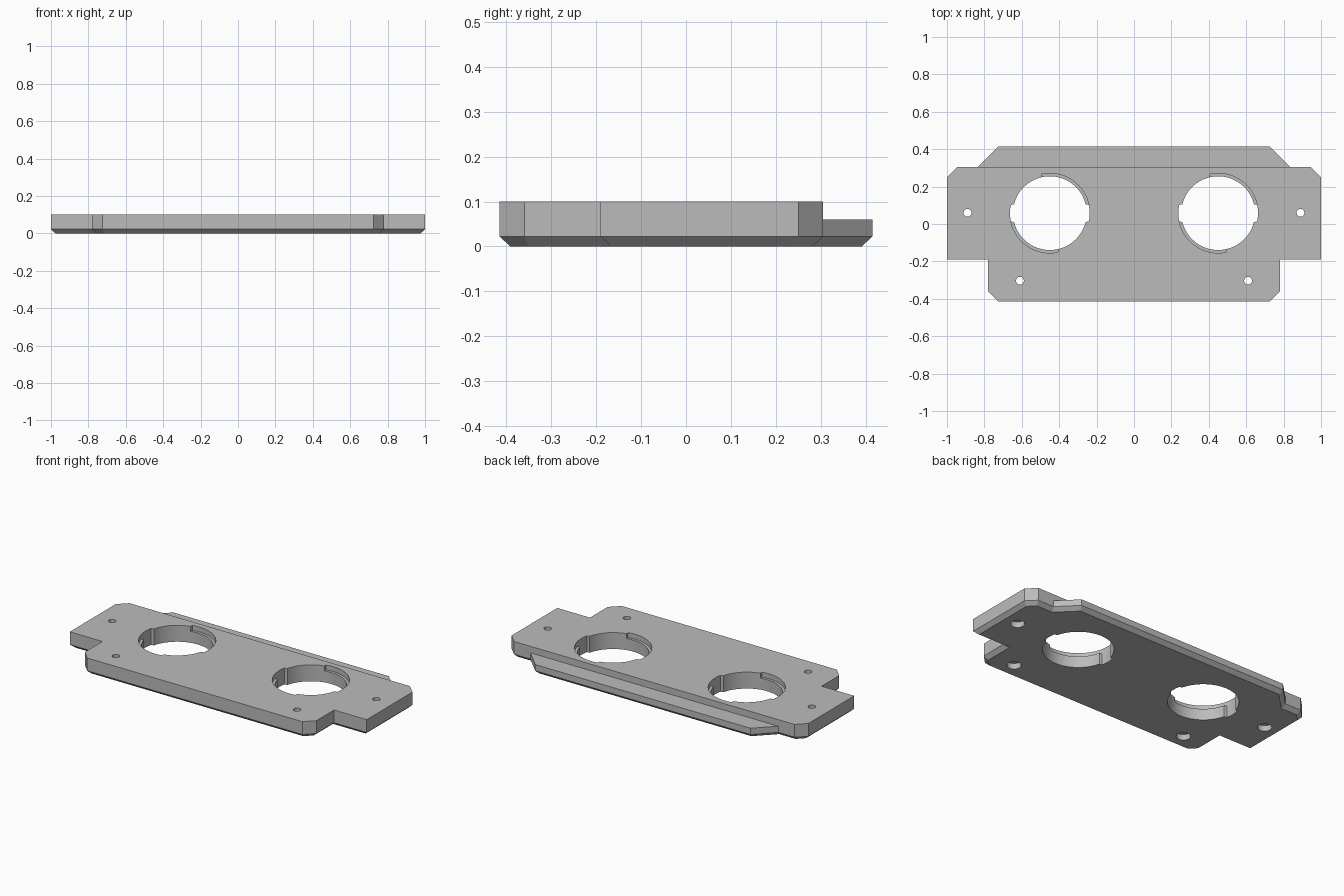
import bpy
import bmesh
from math import sin, cos, radians
from mathutils import Vector

if "Cube" in bpy.data.objects:
    bpy.data.objects.remove(bpy.data.objects["Cube"])

TOP = 0.10
BIG = 0.197      # socket radius
WIDE = 0.213     # radius of the notches and twist grooves

grey = bpy.data.materials.new("plain grey")
grey.use_nodes = True
colour = (0.5, 0.5, 0.5, 1)
grey.diffuse_color = colour
grey.node_tree.nodes["Principled BSDF"].inputs["Base Color"].default_value = colour


def loft(name, layers):
    """Closed solid through stacked outlines, each given as (points, z)."""
    bm = bmesh.new()
    rings = [[bm.verts.new((p[0], p[1], z)) for p in pts] for pts, z in layers]
    n = len(rings[0])
    bm.faces.new(rings[0][::-1])
    bm.faces.new(rings[-1])
    for low, high in zip(rings, rings[1:]):
        for i in range(n):
            j = (i + 1) % n
            bm.faces.new((low[i], low[j], high[j], high[i]))
    bmesh.ops.recalc_face_normals(bm, faces=bm.faces)
    mesh = bpy.data.meshes.new(name)
    bm.to_mesh(mesh)
    bm.free()
    mesh.materials.append(grey)
    obj = bpy.data.objects.new(name, mesh)
    bpy.context.scene.collection.objects.link(obj)
    return obj


def inset(pts, d):
    """Move every edge of a counter-clockwise outline inward by d."""
    out = []
    for i, p in enumerate(pts):
        a = (p - pts[i - 1]).normalized()
        b = (pts[(i + 1) % len(pts)] - p).normalized()
        na, nb = Vector((-a.y, a.x)), Vector((-b.y, b.x))
        out.append(p + (na + nb) * d / (1 + na.dot(nb)))
    return out


def circle(x, y, radius, steps=32):
    """Round outline; radius is a number or a function of whole degrees."""
    pts = []
    for k in range(steps):
        deg = k * 360 / steps
        r = radius(deg) if callable(radius) else radius
        pts.append((x + r * cos(radians(deg)), y + r * sin(radians(deg))))
    return pts


def cut(target, cutter):
    cutter.hide_render = True
    mod = target.modifiers.new("cut", "BOOLEAN")
    mod.operation = "DIFFERENCE"
    mod.solver = "EXACT"
    mod.object = cutter
    bpy.context.view_layer.update()
    graph = bpy.context.evaluated_depsgraph_get()
    mesh = bpy.data.meshes.new_from_object(target.evaluated_get(graph))
    target.modifiers.clear()
    target.data = mesh
    bpy.data.objects.remove(cutter)


# Mounting plate with chamfered lower edge
half = [Vector(p) for p in (
    (0.725, -0.415), (0.78, -0.36), (0.78, -0.19), (1, -0.19),
    (1, 0.25), (0.945, 0.305), (0.835, 0.305), (0.725, 0.415))]
outline = half + [Vector((-p.x, p.y)) for p in reversed(half)]
plate = loft("mounting_plate", [
    (inset(outline, 0.024), 0), (outline, 0.022), (outline, TOP)])

# Lowered rear lip
step = [(-0.9, 0.305), (0.9, 0.305), (0.9, 0.5), (-0.9, 0.5)]
cut(plate, loft("lip_cutter", [(step, 0.06), (step, 0.2)]))


# Twist-lock sockets: side notches go through, grooves are shallow
def notched(deg):
    return WIDE if min(deg % 180, 180 - deg % 180) <= 13 else BIG


def grooved(deg):
    return WIDE if deg % 180 <= 103 else BIG - 0.02


for x in (-0.45, 0.45):
    hole = circle(x, 0.058, notched, 180)
    cut(plate, loft("socket_cutter", [(hole, -0.1), (hole, 0.2)]))
    groove = circle(x, 0.058, grooved, 180)
    cut(plate, loft("groove_cutter", [(groove, TOP - 0.03), (groove, 0.2)]))

# Screw holes, counterbored from below
for sx in (-1, 1):
    for x, y in ((0.89, 0.06), (0.61, -0.303)):
        for radius, top in ((0.021, 0.2), (0.04, 0.035)):
            ring = circle(sx * x, y, radius)
            cut(plate, loft("screw_cutter", [(ring, -0.1), (ring, top)]))

# Smooth the round walls, keep edges sharp
bpy.ops.object.select_all(action="DESELECT")
plate.select_set(True)
bpy.context.view_layer.objects.active = plate
bpy.ops.object.shade_smooth_by_angle(angle=radians(25))
